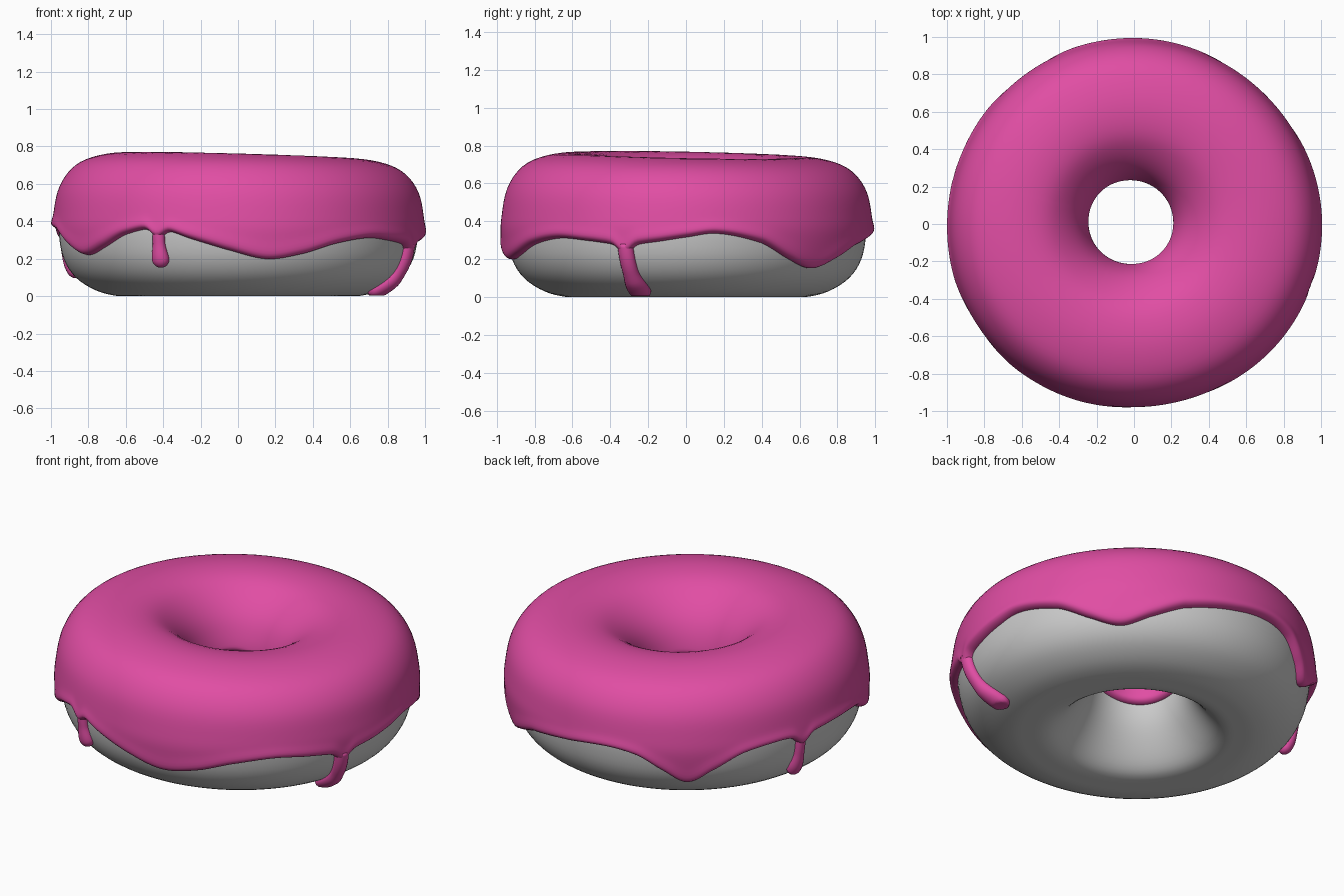
import bpy, bmesh, math
from mathutils import Vector

if "Cube" in bpy.data.objects:
    bpy.data.objects.remove(bpy.data.objects["Cube"])

def material(name, rgb):
    m = bpy.data.materials.new(name)
    m.diffuse_color = (*rgb, 1)
    m.use_nodes = True
    m.node_tree.nodes["Principled BSDF"].inputs["Base Color"].default_value = m.diffuse_color
    return m

PINK = material("pink_icing", (0.75, 0.075, 0.37))
GREY = material("plain_dough", (0.6, 0.6, 0.6))

# Dough cross-section (radius, height), closed, starting under the inner bottom
PROFILE = [(.52, 0), (.64, 0), (.76, .03), (.87, .1), (.935, .2), (.96, .33), (.955, .43),
           (.93, .55), (.87, .64), (.78, .69), (.64, .715), (.5, .70), (.4, .645), (.32, .56),
           (.275, .46), (.262, .36), (.29, .24), (.36, .12), (.44, .03)]
# Icing hem: (angle in degrees, height)
HEM = [(0, .315), (10, .335), (25, .285), (36, .2), (46, .155), (56, .2), (67, .265), (85, .32),
       (99, .345), (109, .32), (117, .24), (125, .17), (133, .235), (143, .325), (155, .355),
       (165, .35), (180, .36), (194, .345), (204, .265), (213, .22), (222, .26), (232, .33),
       (244, .36), (255, .305), (266, .25), (279, .2), (291, .225), (303, .28), (316, .31),
       (328, .295), (340, .275), (350, .29)]
# Drips: (top angle, tip angle, tip height, neck radius, bulb radius)
DRIPS = [(165, 165, .11, .030, .043), (244, 244, .16, .034, .048), (340.3, 342, .025, .042, .06)]

def catmull(a, b, c, d, t):
    return 0.5 * (2 * b + (c - a) * t + (2 * a - 5 * b + 4 * c - d) * t * t + (3 * b - a - 3 * c + d) * t ** 3)

def section(u):
    """Point on the cross-section; u counts profile points."""
    n, i = len(PROFILE), math.floor(u)
    p = [Vector(PROFILE[(i + k) % n]) for k in (-1, 0, 1, 2)]
    q = catmull(*p, u - i)
    return Vector((q.x, max(q.y, 0)))

def normal(u):
    d = (section(u + .02) - section(u - .02)).normalized()
    return Vector((d.y, -d.x))

def hem(a):
    """Hem height at angle a, with small flares above the drips."""
    a %= 360
    n = len(HEM)
    i = max(k for k in range(n) if HEM[k][0] <= a)
    a0, a1 = HEM[i][0], HEM[i + 1][0] if i + 1 < n else 360
    z = catmull(*[HEM[(i + k) % n][1] for k in (-1, 0, 1, 2)], (a - a0) / (a1 - a0))
    for d in DRIPS:
        z -= .05 * math.exp(-((a - d[0]) / 2.6) ** 2)
    return z

def u_at(z):
    """Parameter on the outer wall at height z."""
    lo, hi = 1.0, 7.0
    for _ in range(24):
        mid = (lo + hi) / 2
        lo, hi = (mid, hi) if section(mid).y < z else (lo, mid)
    return lo

def place(q, a):
    """Revolve a section point, with the hand-made unevenness."""
    t = math.radians(a)
    r, z = q
    lump = 1 + .005 * math.cos(3 * t + 1.0) * min(1, r)
    w = min(1, max(0, (.6 - r) / .35))
    z *= 1 + .028 * math.cos(t - math.radians(215)) * min(1, max(0, (z - .3) / .4))
    return Vector((r * lump * math.cos(t) - .017 * w, r * lump * .987 * math.sin(t) + .01 * w, z))

def grid(name, rings, mat, wrap=True):
    """Skin closed rings; wrap joins last to first, otherwise cap the ends."""
    bm = bmesh.new()
    vs = [[bm.verts.new(p) for p in ring] for ring in rings]
    n, m = len(vs), len(vs[0])
    for i in range(n if wrap else n - 1):
        for j in range(m):
            k, l = (i + 1) % n, (j + 1) % m
            bm.faces.new((vs[i][j], vs[k][j], vs[k][l], vs[i][l]))
    if not wrap:
        bm.faces.new(vs[0])
        bm.faces.new(vs[-1])
    bmesh.ops.recalc_face_normals(bm, faces=bm.faces)
    me = bpy.data.meshes.new(name)
    bm.to_mesh(me)
    bm.free()
    me.materials.append(mat)
    for f in me.polygons:
        f.use_smooth = True
    ob = bpy.data.objects.new(name, me)
    bpy.context.collection.objects.link(ob)
    return ob

# Dough ring
N = len(PROFILE)
grid("dough", [[place(section(k / 4), a) for k in range(N * 4)] for a in range(0, 360, 3)], GREY)

# Icing: offset skin with rounded rims, closed by an underside hidden in the dough
M, U_IN = 56, 15.0
rings = []
for c in range(360):
    a = c
    u0, u1 = u_at(hem(a)), U_IN + .25 * math.sin(math.radians(2 * a))
    ring = []
    for j in range(M + 1):
        s = .5 - .5 * math.cos(math.pi * j / M)
        u = u0 + (u1 - u0) * s
        edge = min(s, 1 - s) * 1.75
        round_off = math.sqrt(max(0, 1 - max(0, 1 - edge / .045) ** 2))
        bead = .007 * math.exp(-((s * 1.75 - .05) / .05) ** 2)
        ring.append(place(section(u) + normal(u) * (-.008 + (.043 + bead) * round_off), a))
    for j in range(1, 24):
        u = u1 + (u0 - u1) * j / 24
        ring.append(place(section(u) - normal(u) * .02, a))
    rings.append(ring)
grid("icing", rings, PINK)

# Drips: tapered necks ending in round bulbs, following the dough wall
for i, (a0, a1, tip, neck, bulb) in enumerate(DRIPS):
    ut, ub = u_at(hem(a0) + .06), u_at(max(tip, .012))
    if tip < .05:
        ub = 1.75
    length = sum((section(ut + (ub - ut) * (k + 1) / 20) - section(ut + (ub - ut) * k / 20)).length for k in range(20))
    rings = []
    for k in range(33):
        s = math.sin(math.pi / 2 * k / 32) * .998
        u, a = ut + (ub - ut) * s, a0 + (a1 - a0) * s
        to_tip = (1 - s) * length
        blend = min(1, max(0, (s - .4) / .4))
        blend = blend * blend * (3 - 2 * blend)
        r = neck + (bulb - neck) * blend
        if to_tip < bulb:
            r *= math.sqrt(max(.001, 1 - (1 - to_tip / bulb) ** 2))
        t = math.radians(a)
        side = Vector((-math.sin(t), math.cos(t), 0))
        nv = normal(u)
        out = Vector((nv.x * math.cos(t), nv.x * math.sin(t), nv.y))
        p = place(section(u), a) + out * .008
        ring = [p + side * r * math.cos(f) + out * min(r, .05) * .85 * math.sin(f)
                for f in (math.tau * q / 20 for q in range(20))]
        for v in ring:
            v.z = max(v.z, .004)
        rings.append(ring)
    grid(f"icing_drip_{i + 1}", rings, PINK, wrap=False)
